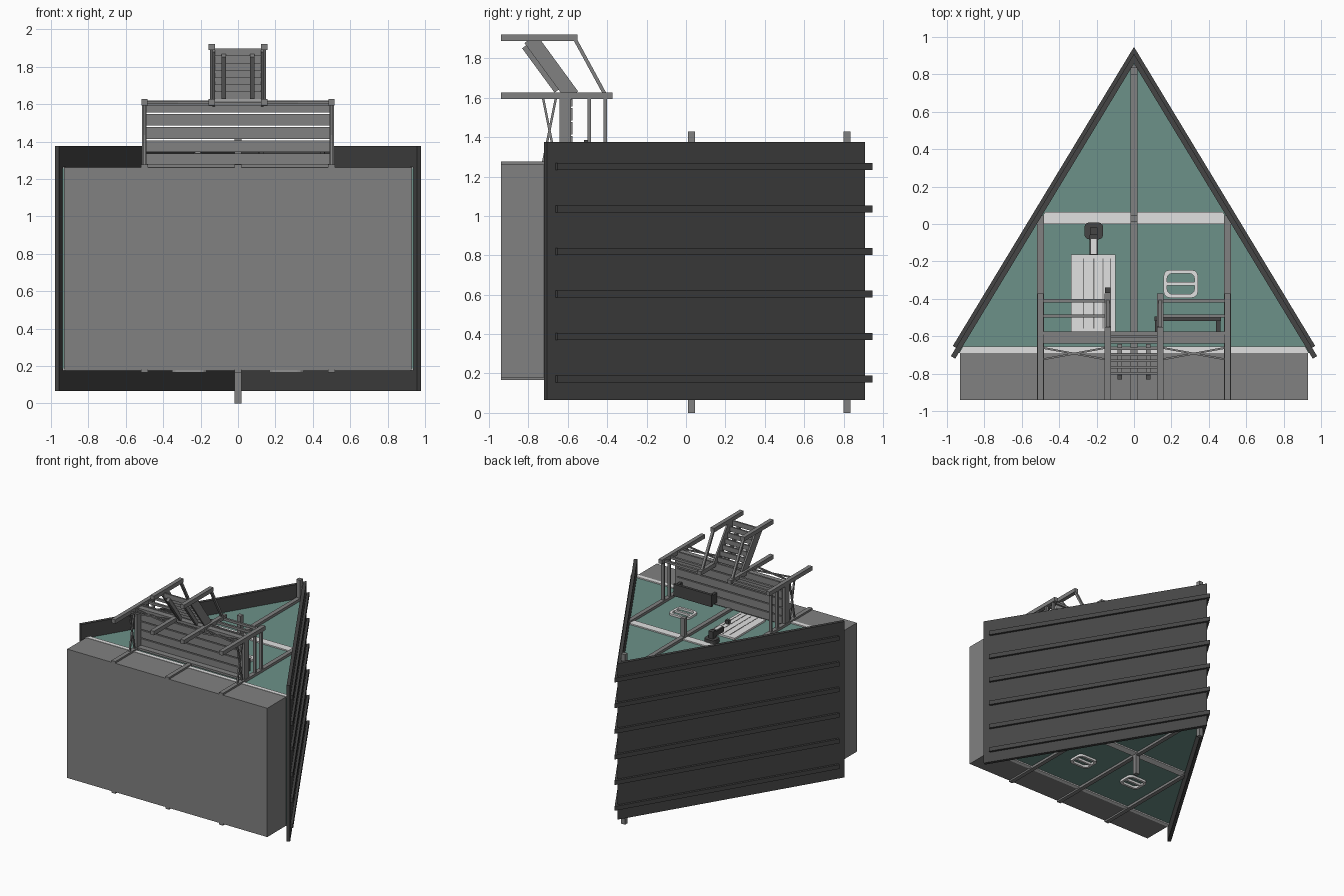
import bpy, bmesh, math
from mathutils import Vector

cube = bpy.data.objects.get("Cube")
if cube:
    bpy.data.objects.remove(cube, do_unlink=True)


def material(name, rgb):
    m = bpy.data.materials.new(name)
    m.use_nodes = True
    col = (*rgb, 1)
    m.diffuse_color = col
    m.node_tree.nodes["Principled BSDF"].inputs["Base Color"].default_value = col
    return m


GREY = material("weathered grey", (.22, .22, .22))
DARK = material("roof charcoal", (.06, .06, .06))
TEAL = material("wall teal", (.15, .285, .25))
WHITE = material("trim white", (.75, .75, .75))


def finish(name, bm, mat):
    bmesh.ops.recalc_face_normals(bm, faces=bm.faces)
    me = bpy.data.meshes.new(name)
    bm.to_mesh(me)
    bm.free()
    me.materials.append(mat)
    ob = bpy.data.objects.new(name, me)
    bpy.context.collection.objects.link(ob)
    return ob


def prism(name, pts, z0, z1, mat):
    """Extrude an xy outline from z0 to z1."""
    bm = bmesh.new()
    face = bm.faces.new([bm.verts.new((x, y, z0)) for x, y in pts])
    top = bmesh.ops.extrude_face_region(bm, geom=[face])["geom"]
    bmesh.ops.translate(bm, vec=(0, 0, z1 - z0),
                        verts=[v for v in top if isinstance(v, bmesh.types.BMVert)])
    return finish(name, bm, mat)


def box(name, x, y, z, mat):
    """Block given as (min, max) ranges."""
    return prism(name, [(x[0], y[0]), (x[1], y[0]), (x[1], y[1]), (x[0], y[1])], *z, mat)


def bar(name, p, q, w, h, mat):
    """Straight timber from p to q; w is its width along the sideways axis."""
    p, q = Vector(p), Vector(q)
    d = (q - p).normalized()
    side = Vector((1, 0, 0)) if abs(d.x) < .5 else Vector((0, 0, 1))
    up = d.cross(side).normalized()
    bm = bmesh.new()
    ends = [[bm.verts.new(c + side * w / 2 * a + up * h / 2 * b)
             for a, b in ((-1, -1), (1, -1), (1, 1), (-1, 1))] for c in (p, q)]
    for e in ends:
        bm.faces.new(e)
    for i in range(4):
        j = (i + 1) % 4
        bm.faces.new((ends[0][i], ends[0][j], ends[1][j], ends[1][i]))
    return finish(name, bm, mat)


def rounded(cx, cy, w, h, r):
    """Outline of a rounded rectangle."""
    pts = []
    for k, (sx, sy) in enumerate(((1, 1), (-1, 1), (-1, -1), (1, -1))):
        for i in range(4):
            a = math.radians(90 * k + 30 * i)
            pts.append((cx + sx * (w / 2 - r) + r * math.cos(a),
                        cy + sy * (h / 2 - r) + r * math.sin(a)))
    return pts


def window(name, cx, cy, z0, z1):
    """Rounded ring frame with one crossbar."""
    bm = bmesh.new()
    loops = [[bm.verts.new((x, y, z)) for x, y in rounded(cx, cy, w, h, r)]
             for w, h, r, z in ((.185, .15, .035, z0), (.185, .15, .035, z1),
                                (.145, .11, .025, z1), (.145, .11, .025, z0))]
    n = len(loops[0])
    for k in range(4):
        a, b = loops[k], loops[(k + 1) % 4]
        for i in range(n):
            j = (i + 1) % n
            bm.faces.new((a[i], a[j], b[j], b[i]))
    finish(name + "_frame", bm, WHITE)
    box(name + "_crossbar", (cx - .075, cx + .075), (cy - .009, cy + .009), (z0, z1), WHITE)


def chevron(apex, length, t):
    """Outline of both roof slopes, t thick below the outer line."""
    d, n = Vector((.518, -.855)), Vector((.855, .518))
    outer = Vector((0, apex)) + d * length
    inner = outer - n * t
    return [(0, apex), tuple(outer), tuple(inner), (0, apex - t / n.y),
            (-inner.x, inner.y), (-outer.x, outer.y)]


# Base, gable body and roof
box("foundation", (-.93, .93), (-.94, -.69), (.18, 1.262), GREY)
prism("gable_walls", [(-.94, -.69), (.94, -.69), (0, .862)], .187, 1.255, TEAL)
prism("roof", chevron(.91, 1.89, .027), .066, 1.376, DARK)
for i in range(6):
    z = .173 + .2155 * i
    prism("roof_batten", chevron(.947, 1.87, .021), z - .018, z + .018, DARK)

# Ridge and loft beams passing through the house
for y in (.818, .028):
    box("through_beam", (-.018, .018), (y - .018, y + .018), (0, 1.428), GREY)

# Trim bands and upright timbers on both gables
for name, z in (("front", (1.25, 1.265)), ("back", (.177, .19))):
    prism(name + "_lower_trim", [(-.935, -.69), (.935, -.69), (.915, -.655), (-.915, -.655)], *z, WHITE)
    prism(name + "_upper_trim", [(-.515, 0), (.515, 0), (.475, .065), (-.475, .065)], *z, WHITE)
for name, z in (("front", (1.25, 1.277)), ("back", (.166, .19))):
    for x, top in ((-.5, .045), (0, .85), (.5, .045)):
        box(name + "_upright", (x - .018, x + .018), (-.94, top), z, GREY)

# Windows
window("front_window", .25, -.32, 1.25, 1.272)
for x in (-.26, .26):
    window("back_window", x, -.32, .168, .19)

# Door with plank grooves and handle
box("door", (-.337, -.1), (-.575, -.162), (1.25, 1.27), WHITE)
for x in (-.27, -.215, -.165, -.125):
    box("door_groove", (x - .003, x + .003), (-.56, -.185), (1.268, 1.272), GREY)
box("door_handle", (-.155, -.125), (-.37, -.34), (1.268, 1.3), DARK)

# Wall lamp
prism("lamp_cap", rounded(-.215, -.037, .1, .09, .025), 1.255, 1.29, DARK)
box("lamp_arm", (-.235, -.195), (-.06, -.02), (1.28, 1.35), DARK)
box("lamp_holder", (-.238, -.192), (-.165, -.06), (1.3, 1.34), DARK)
box("lamp_glass", (-.23, -.2), (-.16, -.08), (1.295, 1.345), WHITE)

# Porch deck
for i in range(5):
    z = 1.272 + .071 * i
    box("deck_plank", (-.49, .49), (-.592, -.576), (z, z + .063), GREY)
box("deck_front_fascia", (-.5, .5), (-.64, -.58), (1.59, 1.612), GREY)
box("deck_wall_ledger", (-.5, .5), (-.64, -.59), (1.262, 1.28), GREY)

# Porch side: fascia, rails, braces and posts
for s in (-1, 1):
    x = .5 * s
    box("deck_side_fascia", (x - .012, x + .012), (-.643, -.584), (1.262, 1.6), GREY)
    for y in (-.492, -.411):
        box("side_rail", (x - .012, x + .012), (y - .009, y + .009), (1.262, 1.6), GREY)
        a, b = sorted((.14 * s, x))
        box("front_rail", (a, b), (y - .009, y + .009), (1.595, 1.615), GREY)
    for y0, y1 in ((-.66, -.726), (-.726, -.66)):
        bar("side_brace", (x, y0, 1.6), (x, y1, 1.27), .012, .012, GREY)
        bar("front_brace", (x, y0, 1.607), (.14 * s, y1, 1.607), .012, .01, GREY)
    for px in (x, .14 * s):
        box("porch_post", (px - .017, px + .017), (-.94, -.372), (1.593, 1.627), GREY)

    # Stair side: newel, handrail and stringers
    sx = .14 * s
    box("stair_newel", (sx - .017, sx + .017), (-.94, -.55), (1.888, 1.922), GREY)
    bar("handrail", (sx, -.41, 1.615), (sx, -.565, 1.9), .02, .018, GREY)
    bar("outer_stringer", (sx * .93, -.578, 1.61), (sx * .93, -.79, 1.9), .014, .075, GREY)
    bar("inner_stringer", (.075 * s, -.655, 1.635), (.075 * s, -.82, 1.86), .024, .03, GREY)

# Stair treads
for i in range(7):
    y, z = -.6 - .033 * i, 1.645 + .0385 * i
    box("stair_tread", (-.13, .13), (y - .007, y + .007), (z - .02, z + .02), GREY)

# Bench on the porch
box("bench_seat", (.11, .465), (-.518, -.495), (1.285, 1.385), DARK)
for x in (.125, .45):
    box("bench_leg", (x - .012, x + .012), (-.576, -.515), (1.295, 1.375), DARK)
